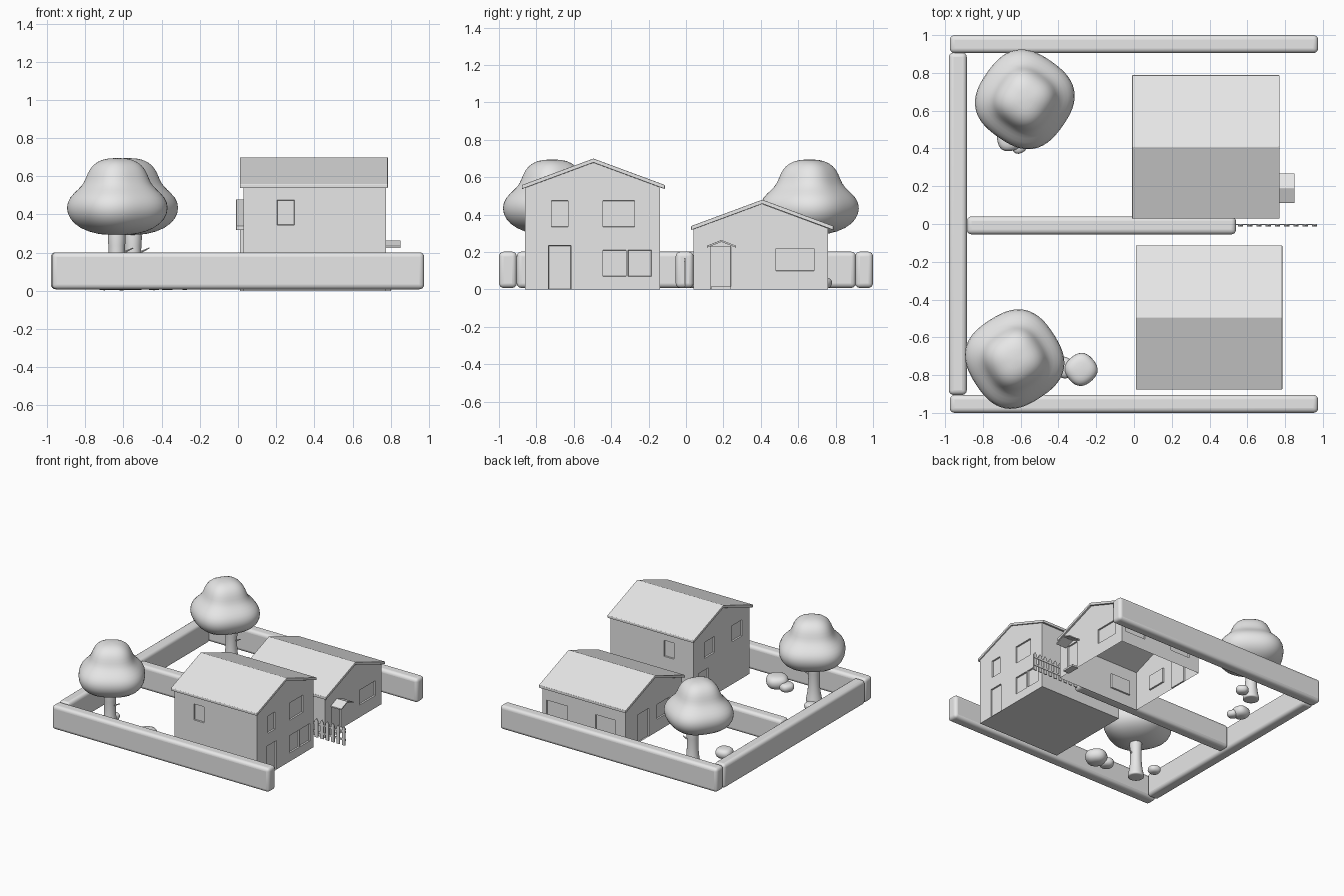
import bpy, bmesh, math
from mathutils import Vector

if "Cube" in bpy.data.objects:
    bpy.data.objects.remove(bpy.data.objects["Cube"], do_unlink=True)

grey = bpy.data.materials.new("plain grey")
grey.use_nodes = True
grey.diffuse_color = (0.8, 0.8, 0.8, 1)
grey.node_tree.nodes["Principled BSDF"].inputs["Base Color"].default_value = (0.8, 0.8, 0.8, 1)


def finish(name, bm, smooth=None, bevel=0, segments=3):
    mesh = bpy.data.meshes.new(name)
    bm.to_mesh(mesh)
    bm.free()
    mesh.materials.append(grey)
    if smooth:
        mesh.shade_smooth()
        mesh.set_sharp_from_angle(angle=math.radians(smooth))
    ob = bpy.data.objects.new(name, mesh)
    bpy.context.collection.objects.link(ob)
    if bevel:
        mod = ob.modifiers.new("bevel", "BEVEL")
        mod.width, mod.segments = bevel, segments
    return ob


def box(name, x, y, z, **kw):
    bm = bmesh.new()
    bmesh.ops.create_cube(bm, size=1)
    for v in bm.verts:
        v.co = [lo + (c + 0.5) * (hi - lo) for c, (lo, hi) in zip(v.co, (x, y, z))]
    return finish(name, bm, **kw)


def prism(profile, x0, x1):
    """Extrude a closed (y, z) profile along x."""
    bm = bmesh.new()
    ends = [[bm.verts.new((x, y, z)) for y, z in profile] for x in (x0, x1)]
    for ring in ends:
        bm.faces.new(ring)
    n = len(profile)
    for i in range(n):
        j = (i + 1) % n
        bm.faces.new((ends[0][i], ends[0][j], ends[1][j], ends[1][i]))
    bmesh.ops.recalc_face_normals(bm, faces=bm.faces)
    return bm


def gable_roof(name, x0, x1, yc, half, ridge, slope, thick, bevel):
    eave = ridge - slope * half
    pts = [(yc - half, eave), (yc, ridge), (yc + half, eave),
           (yc + half, eave - thick), (yc, ridge - thick), (yc - half, eave - thick)]
    return finish(name, prism(pts, x0, x1), bevel=bevel, segments=2)


def recess(bm, normal, u0, u1, z0, z1):
    """Cut a window or door rectangle into the wall with this normal and sink it."""
    normal = Vector(normal)
    u_axis = Vector((abs(normal.y), abs(normal.x), 0))
    up = Vector((0, 0, 1))

    def wall():
        return [f for f in bm.faces if f.normal.dot(normal) > 0.99]

    for axis, d in ((u_axis, u0), (u_axis, u1), (up, z0), (up, z1)):
        faces = wall()
        geom = set(faces)
        for f in faces:
            geom.update(f.edges)
            geom.update(f.verts)
        bmesh.ops.bisect_plane(bm, geom=list(geom), plane_co=axis * d, plane_no=axis)
        bm.normal_update()
    hit = []
    for f in wall():
        c = f.calc_center_median()
        if u0 < c.dot(u_axis) < u1 and z0 < c.z < z1:
            hit.append(f)
    bmesh.ops.inset_region(bm, faces=hit, thickness=0.002, depth=-0.012, use_boundary=True)
    bm.normal_update()


def house(name, x0, x1, yc, apex, slope, openings, open_base=False):
    half = 0.36
    eave = apex - slope * half
    bm = prism([(yc - half, 0), (yc - half, eave), (yc, apex),
                (yc + half, eave), (yc + half, 0)], x0, x1)
    bm.normal_update()
    for normal, rects in openings:
        for rect in rects:
            recess(bm, normal, *rect)
    if open_base:
        base = [f for f in bm.faces if f.normal.z < -0.99 and f.calc_center_median().z < 0.001]
        bmesh.ops.delete(bm, geom=base, context="FACES")
    return finish(name, bm)


def lathe(name, profile, loc, turn=0, lobe=0.0, scale=1, sides=32):
    """Spin an (r, z) profile, with four soft lobes around it."""
    bm = bmesh.new()
    rings = []
    for r, z in profile:
        ring = []
        for i in range(sides):
            a = 2 * math.pi * i / sides
            k = r * scale * (1 + lobe * math.cos(4 * (a - math.radians(turn))))
            ring.append(bm.verts.new((loc[0] + k * math.cos(a), loc[1] + k * math.sin(a), z * scale)))
        rings.append(ring)
    for a, b in zip(rings, rings[1:]):
        for i in range(sides):
            j = (i + 1) % sides
            bm.faces.new((a[i], a[j], b[j], b[i]))
    bmesh.ops.remove_doubles(bm, verts=bm.verts, dist=1e-5)
    bmesh.ops.recalc_face_normals(bm, faces=bm.faces)
    ob = finish(name, bm, smooth=80)
    ob.modifiers.new("subdivision", "SUBSURF").levels = 1
    return ob


LEFT, RIGHT, FRONT, BACK = (1, 0, 0), (-1, 0, 0), (0, -1, 0), (0, 1, 0)

# Tall house
house("tall_house_walls", 0.03, 0.775, -0.5, 0.68, 0.37, [
    (LEFT, [(-0.735, -0.615, 0, 0.235), (-0.72, -0.63, 0.335, 0.475),
            (-0.445, -0.275, 0.335, 0.475), (-0.445, -0.32, 0.07, 0.21),
            (-0.31, -0.185, 0.07, 0.21)]),
    (RIGHT, [(-0.76, -0.63, 0.345, 0.475), (-0.41, -0.28, 0.345, 0.475),
             (-0.33, -0.2, 0, 0.25)]),
    (FRONT, [(0.205, 0.295, 0.345, 0.475)]),
    (BACK, [(0.205, 0.295, 0.345, 0.475)])])
gable_roof("tall_house_roof", 0.01, 0.785, -0.495, 0.382, 0.7, 0.37, 0.022, 0.004)

# Low house, open underneath
house("low_house_walls", 0.01, 0.755, 0.4, 0.46, 0.37, [
    (LEFT, [(0.13, 0.24, 0, 0.23), (0.48, 0.685, 0.1, 0.22)]),
    (RIGHT, [(0.46, 0.6, 0, 0.23), (0.2, 0.36, 0.1, 0.22)]),
    (FRONT, [(0.08, 0.26, 0.1, 0.22)]),
    (BACK, [(0.53, 0.72, 0.1, 0.22), (0.1, 0.28, 0.1, 0.22)])], open_base=True)
gable_roof("low_house_roof", -0.01, 0.77, 0.408, 0.38, 0.48, 0.37, 0.022, 0.003)

# Porch canopy and door step
gable_roof("porch_canopy", 0.75, 0.85, 0.19, 0.078, 0.265, 0.4, 0.01, 0.001)
box("door_step", (0.75, 0.8), (0.135, 0.24), (0, 0.015))

# Boundary walls
for name, x, y in [("front_wall", (-0.975, 0.975), (-1, -0.905)),
                   ("back_wall", (-0.975, 0.975), (0.905, 1)),
                   ("side_wall", (-0.98, -0.885), (-0.905, 0.908)),
                   ("middle_wall", (-0.885, 0.54), (-0.055, 0.04))]:
    box(name, x, y, (0.008, 0.202), smooth=30, bevel=0.025, segments=4)

# Picket fence
for i in range(9):
    x = 0.55 + i * 0.049
    picket = [(x, 0.015), (x + 0.028, 0.015), (x + 0.028, 0.15), (x + 0.014, 0.168), (x, 0.15)]
    bm = prism([(-px, pz) for px, pz in picket], -0.012, -0.004)
    for v in bm.verts:
        v.co.x, v.co.y = -v.co.y, v.co.x
    bmesh.ops.recalc_face_normals(bm, faces=bm.faces)
    finish(f"fence_picket_{i + 1}", bm)
for i, z in enumerate((0.05, 0.115)):
    box(f"fence_rail_{i + 1}", (0.53, 0.97), (-0.006, 0.0), (z, z + 0.015))

# Trees: flared trunk, lobed crown, one small twig
crown = [(0, 0.292), (0.1, 0.295), (0.19, 0.325), (0.245, 0.375), (0.263, 0.435), (0.245, 0.49),
         (0.2, 0.53), (0.168, 0.565), (0.153, 0.615), (0.125, 0.662), (0.075, 0.69), (0, 0.697)]
trunk = [(0, 0.005), (0.06, 0.005), (0.065, 0.012), (0.052, 0.06), (0.043, 0.14),
         (0.043, 0.24), (0.055, 0.32), (0, 0.33)]
for side, spot, base, turn in [("front", (-0.632, -0.715), (-0.635, -0.735), 78),
                               ("back", (-0.578, 0.66), (-0.55, 0.7), 100)]:
    lathe(f"{side}_tree_crown", crown, spot, turn, 0.045)
    lathe(f"{side}_tree_trunk", trunk, base, sides=16)
    bm = bmesh.new()
    bmesh.ops.create_cone(bm, cap_ends=True, segments=6, radius1=0.008, radius2=0.003, depth=0.07)
    twig = finish(f"{side}_tree_twig", bm)
    twig.location = (base[0] + 0.055, base[1], 0.21)
    twig.rotation_euler = (0, math.radians(65), 0)

# Bushes
bush = [(0, 0.05), (0.55, 0.08), (0.88, 0.3), (1, 0.65), (0.93, 1.0), (0.65, 1.2), (0, 1.25)]
for i, (x, y, size) in enumerate([(-0.28, -0.77, 0.09), (-0.37, -0.76, 0.06), (-0.7, -0.6, 0.05),
                                  (-0.66, 0.45, 0.07), (-0.61, 0.415, 0.045), (-0.44, 0.73, 0.052)]):
    lathe(f"bush_{i + 1}", bush, (x, y), 85 + 20 * i, 0.05, size, 16)
